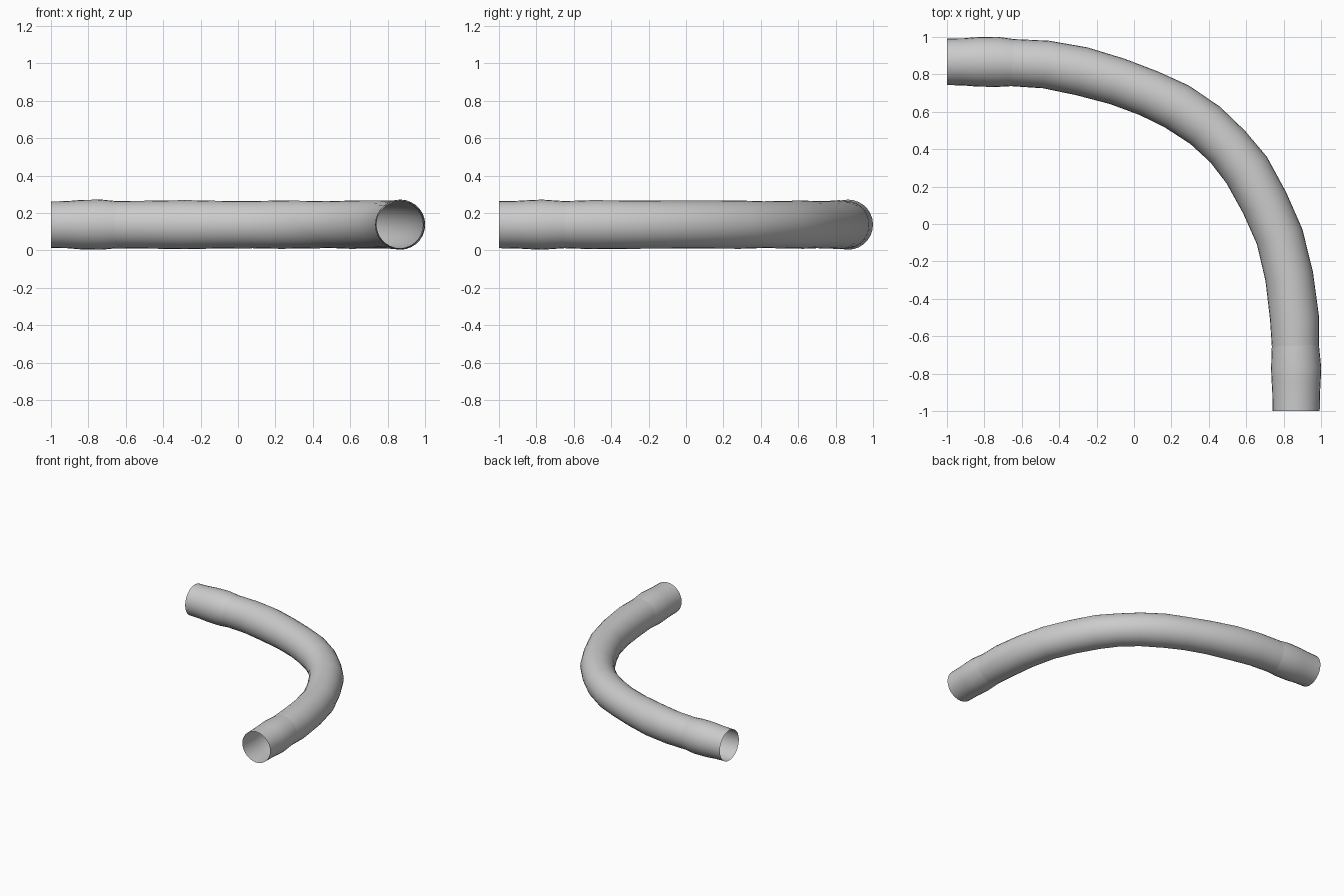
import bpy, bmesh, math
from mathutils import Vector

if "Cube" in bpy.data.objects:
    bpy.data.objects.remove(bpy.data.objects["Cube"])

SIDES = 28
AXIS_Z = 0.138

# Centreline stations: x, y, radius (slightly uneven hand-made hose)
PATH = [
    (-1.00, 0.866, 0.124), (-0.91, 0.866, 0.126), (-0.84, 0.866, 0.132),
    (-0.73, 0.866, 0.134), (-0.65, 0.862, 0.126),
    (-0.47, 0.852, 0.128), (-0.28, 0.816, 0.131), (-0.09, 0.762, 0.127),
    (0.08, 0.698, 0.126), (0.23, 0.627, 0.129), (0.38, 0.527, 0.127),
    (0.50, 0.414, 0.125), (0.602, 0.288, 0.129), (0.697, 0.115, 0.128),
    (0.778, -0.068, 0.128), (0.829, -0.28, 0.129), (0.857, -0.50, 0.131),
    (0.862, -0.65, 0.126),
    (0.866, -0.77, 0.134), (0.866, -0.84, 0.131), (0.866, -0.91, 0.127),
    (0.866, -1.00, 0.126),
]


def ring(i):
    """Circle of points square to the path at station i."""
    x, y, r = PATH[i]
    a, b = PATH[max(i - 1, 0)], PATH[min(i + 1, len(PATH) - 1)]
    t = Vector((b[0] - a[0], b[1] - a[1], 0)).normalized()
    if i == 0:
        t = Vector((1, 0, 0))
    elif i == len(PATH) - 1:
        t = Vector((0, -1, 0))
    side = Vector((-t.y, t.x, 0))
    up = Vector((0, 0, 1))
    c = Vector((x, y, AXIS_Z))
    return [c + r * (math.cos(u) * side + math.sin(u) * up)
            for u in (2 * math.pi * k / SIDES for k in range(SIDES))]


def tube(name, first, last):
    """Open, thin-walled tube through a range of stations."""
    bm = bmesh.new()
    rings = [[bm.verts.new(p) for p in ring(i)] for i in range(first, last + 1)]
    for a, b in zip(rings, rings[1:]):
        for k in range(SIDES):
            n = (k + 1) % SIDES
            bm.faces.new((a[k], b[k], b[n], a[n])).smooth = True
    # Point the normals outward from the tube axis
    f = bm.faces[:][0] if not bm.faces.ensure_lookup_table() else None
    f.normal_update()
    centre = sum((v.co for v in rings[0] + rings[1]), Vector()) / (2 * SIDES)
    if f.normal.dot(f.calc_center_median() - centre) < 0:
        bmesh.ops.reverse_faces(bm, faces=bm.faces[:])
    mesh = bpy.data.meshes.new(name)
    bm.to_mesh(mesh)
    bm.free()
    obj = bpy.data.objects.new(name, mesh)
    bpy.context.collection.objects.link(obj)
    return obj


# Two end sleeves and the swept bend between them
tube("left_end_sleeve", 0, 4)
tube("pipe_bend", 4, 17)
tube("front_end_sleeve", 17, 21)
